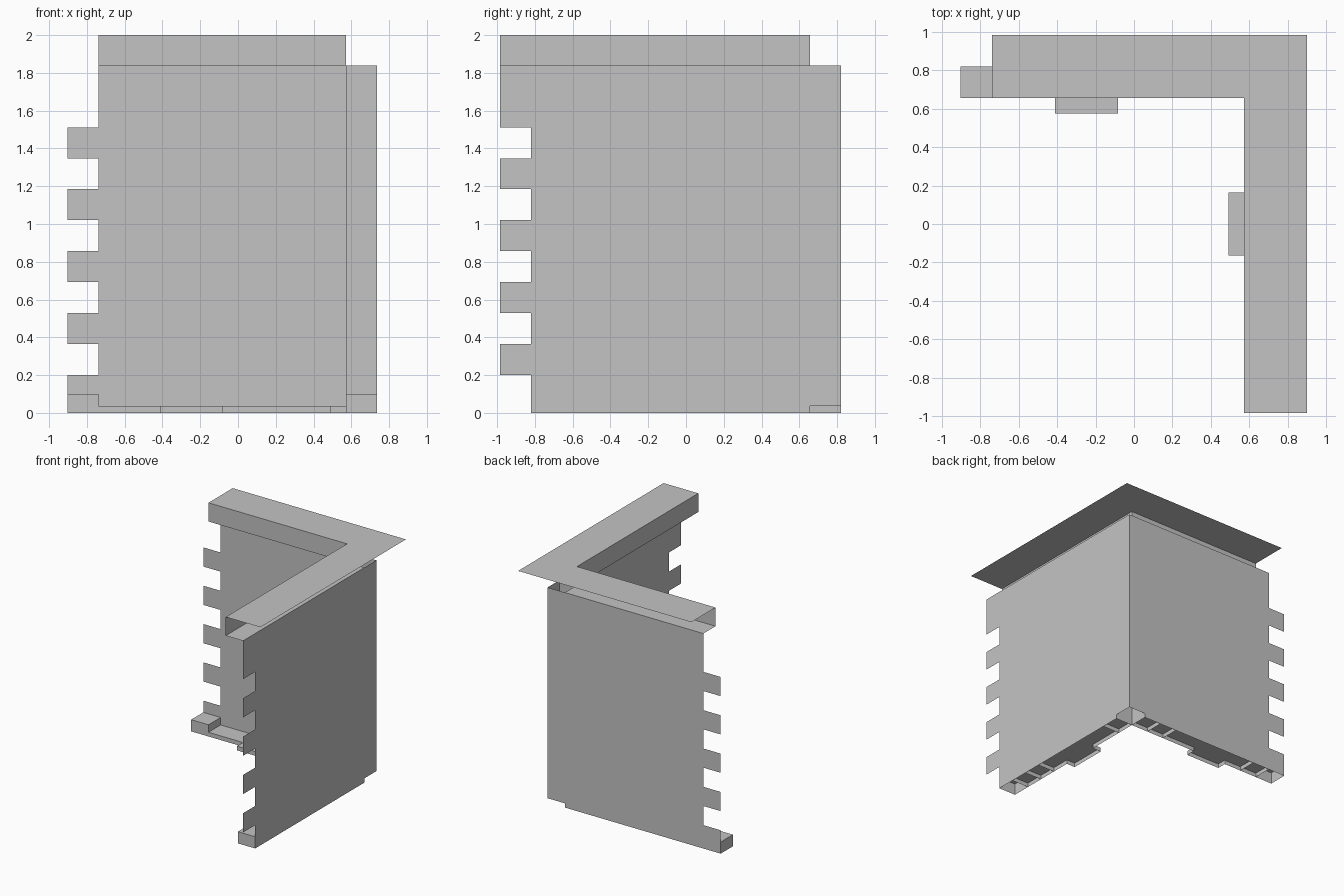
import bpy

if "Cube" in bpy.data.objects:
    bpy.data.objects.remove(bpy.data.objects["Cube"], do_unlink=True)

U = 0.164                      # module size
CX, CY = 0.737, 0.82           # outer corner of the two walls
BASE = 0.036                   # floor strip height
LEDGE = BASE + 11 * U          # top of the walls
TOP = 2.0
BLOCK = 0.1

grey = bpy.data.materials.new("plain_grey")
grey.use_nodes = True
grey.diffuse_color = (0.55, 0.55, 0.55, 1)
grey.node_tree.nodes["Principled BSDF"].inputs["Base Color"].default_value = (0.55, 0.55, 0.55, 1)


# s = modules along the wall from the corner, d = modules inward, z = height
def back(s, d, z):
    return (CX - s * U, CY - d * U, z)


def side(s, d, z):
    return (CX - d * U, CY - s * U, z)


def sheets(name, place, polygons):
    verts, faces = [], []
    for poly in polygons:
        faces.append(range(len(verts), len(verts) + len(poly)))
        verts += [place(*p) for p in poly]
    mesh = bpy.data.meshes.new(name)
    mesh.from_pydata(verts, [], [list(f) for f in faces])
    mesh.materials.append(grey)
    obj = bpy.data.objects.new(name, mesh)
    bpy.context.collection.objects.link(obj)
    return obj


def along(s0, s1, d, z0, z1):
    return [(s0, d, z0), (s1, d, z0), (s1, d, z1), (s0, d, z1)]


def across(s, d0, d1, z0, z1):
    return [(s, d0, z0), (s, d1, z0), (s, d1, z1), (s, d0, z1)]


def flat(s0, s1, d0, d1, z):
    return [(s0, d0, z), (s1, d0, z), (s1, d1, z), (s0, d1, z)]


def open_box(s0, s1, d0, d1, z):
    return [flat(s0, s1, d0, d1, z), along(s0, s1, d0, 0, z), along(s0, s1, d1, 0, z),
            across(s0, d0, d1, 0, z), across(s1, d0, d1, 0, z)]


def toothed_wall(edge, first):
    # outline with alternating teeth on the free end, notched at the corner
    pts = [(0, 0, LEDGE), (0, 0, BASE), (1, 0, BASE), (1, 0, 0)]
    out = first
    pts.append((edge + out, 0, 0))
    for k in range(1, 10):
        z = BASE + k * U
        pts += [(edge + out, 0, z), (edge + 1 - out, 0, z)]
        out = 1 - out
    pts.append((edge + out, 0, LEDGE))
    return pts


def build(label, place, edge, first, cap_end, foot, ribs):
    sheets(label + "_wall", place, [toothed_wall(edge, first)])
    # overhanging cap with its inner lip and the ledge below
    start = -1 if place is back else 1
    sheets(label + "_cap", place, [flat(start, cap_end, -1, 1, TOP),
                                   along(1, cap_end, 1, LEDGE, TOP),
                                   flat(1, cap_end, 0, 1, LEDGE)])
    # inner corner post
    sheets(label + "_corner_post", place, [along(0, 1, 1, 0, LEDGE)])
    # hollow floor strip with ribs
    sheets(label + "_floor", place,
           [flat(1, 9, 0, 1, BASE), along(1, foot, 1, 0, BASE), along(foot + 2, 9, 1, 0, BASE)]
           + [across(s, 0, 1, 0, BASE) for s in ribs])
    # small foot plate on the inner side
    a, b = foot, foot + 2
    sheets(label + "_foot", place, [flat(a, b, 1, 1.5, BASE), along(a, b, 1.5, 0, BASE),
                                    across(a, 1, 1.5, 0, BASE), across(b, 1, 1.5, 0, BASE)])
    # block at the free end
    sheets(label + "_end_block", place, open_box(9, 10, 0, 1, BLOCK))


build("back", back, 9, 1, 9, 5, (2, 3, 8))
build("side", side, 10, 0, 11, 4, (2, 7, 8))
